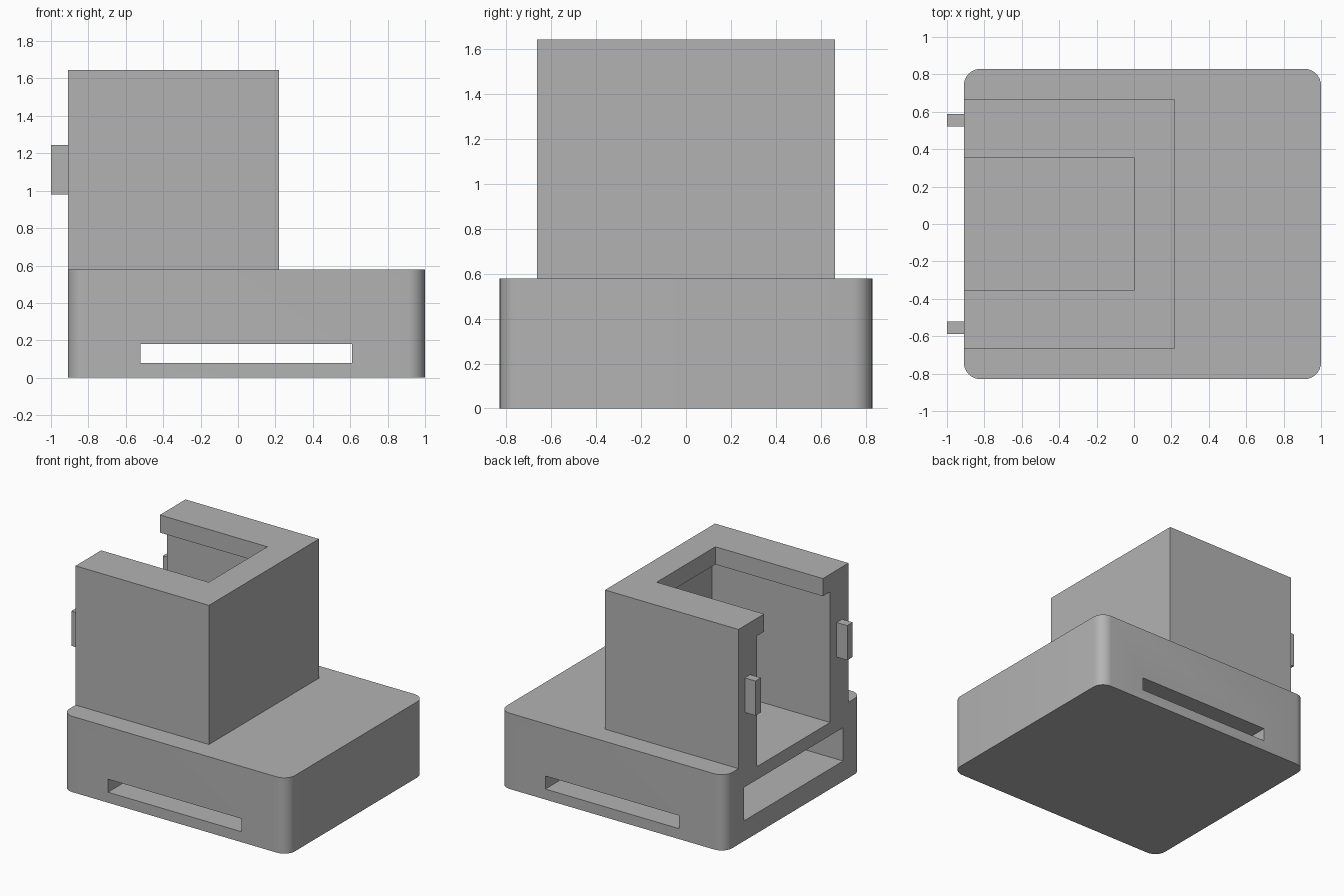
import bpy, bmesh, math
from mathutils import Vector

cube = bpy.data.objects.get("Cube")
if cube:
    bpy.data.objects.remove(cube, do_unlink=True)

grey = bpy.data.materials.new("plain_grey")
grey.use_nodes = True
COLOR = (0.45, 0.45, 0.45, 1)
grey.diffuse_color = COLOR
grey.node_tree.nodes["Principled BSDF"].inputs["Base Color"].default_value = COLOR


def box(name, x, y, z, radius=0):
    """Box from axis ranges, optionally with rounded vertical edges."""
    bm = bmesh.new()
    bmesh.ops.create_cube(bm, size=1)
    for v in bm.verts:
        v.co = Vector([r[0] if c < 0 else r[1] for c, r in zip(v.co, (x, y, z))])
    if radius:
        upright = [e for e in bm.edges
                   if abs(e.verts[0].co.z - e.verts[1].co.z) > 0.01]
        bmesh.ops.bevel(bm, geom=upright, offset=radius, segments=8,
                        profile=0.5, affect='EDGES')
    bmesh.ops.recalc_face_normals(bm, faces=bm.faces)
    mesh = bpy.data.meshes.new(name)
    bm.to_mesh(mesh)
    bm.free()
    mesh.materials.append(grey)
    ob = bpy.data.objects.new(name, mesh)
    bpy.context.collection.objects.link(ob)
    return ob


def combine(target, tool, operation):
    """Apply a boolean and discard the tool object."""
    tool.hide_render = True
    mod = target.modifiers.new("boolean", 'BOOLEAN')
    mod.operation = operation
    mod.solver = 'EXACT'
    mod.object = tool
    bpy.ops.object.select_all(action='DESELECT')
    bpy.context.view_layer.objects.active = target
    target.select_set(True)
    bpy.ops.object.modifier_apply(modifier=mod.name)
    bpy.data.objects.remove(tool, do_unlink=True)


BACK = -0.91     # flush open side
OUT = -1.2       # cutters reach past the open side

# Rounded base with the tower standing on it
body = box("housing", (BACK, 1), (-0.83, 0.83), (0, 0.58), 0.09)
combine(body, box("tower", (BACK, 0.22), (-0.665, 0.665), (0.3, 1.645)), 'UNION')

# Tower pocket, and the narrower opening that leaves a lip at the top
combine(body, box("pocket", (OUT, 0.088), (-0.443, 0.443), (0.51, 1.51)), 'DIFFERENCE')
combine(body, box("lip_opening", (OUT, 0), (-0.355, 0.355), (1.3, 1.8)), 'DIFFERENCE')

# Compartment in the base, and the slot running right through it
combine(body, box("compartment", (OUT, 0.78), (-0.6, 0.6), (0.155, 0.41)), 'DIFFERENCE')
combine(body, box("slot", (-0.52, 0.61), (-1, 1), (0.08, 0.18)), 'DIFFERENCE')

# Smooth the rounded corners only
bpy.ops.object.select_all(action='DESELECT')
body.select_set(True)
bpy.context.view_layer.objects.active = body
bpy.ops.object.shade_smooth_by_angle(angle=math.radians(30))

# Small tabs on the open ends of the tower walls
for name, side in (("front_tab", -1), ("rear_tab", 1)):
    box(name, (-1, BACK), sorted((side * 0.522, side * 0.588)), (0.98, 1.245))
